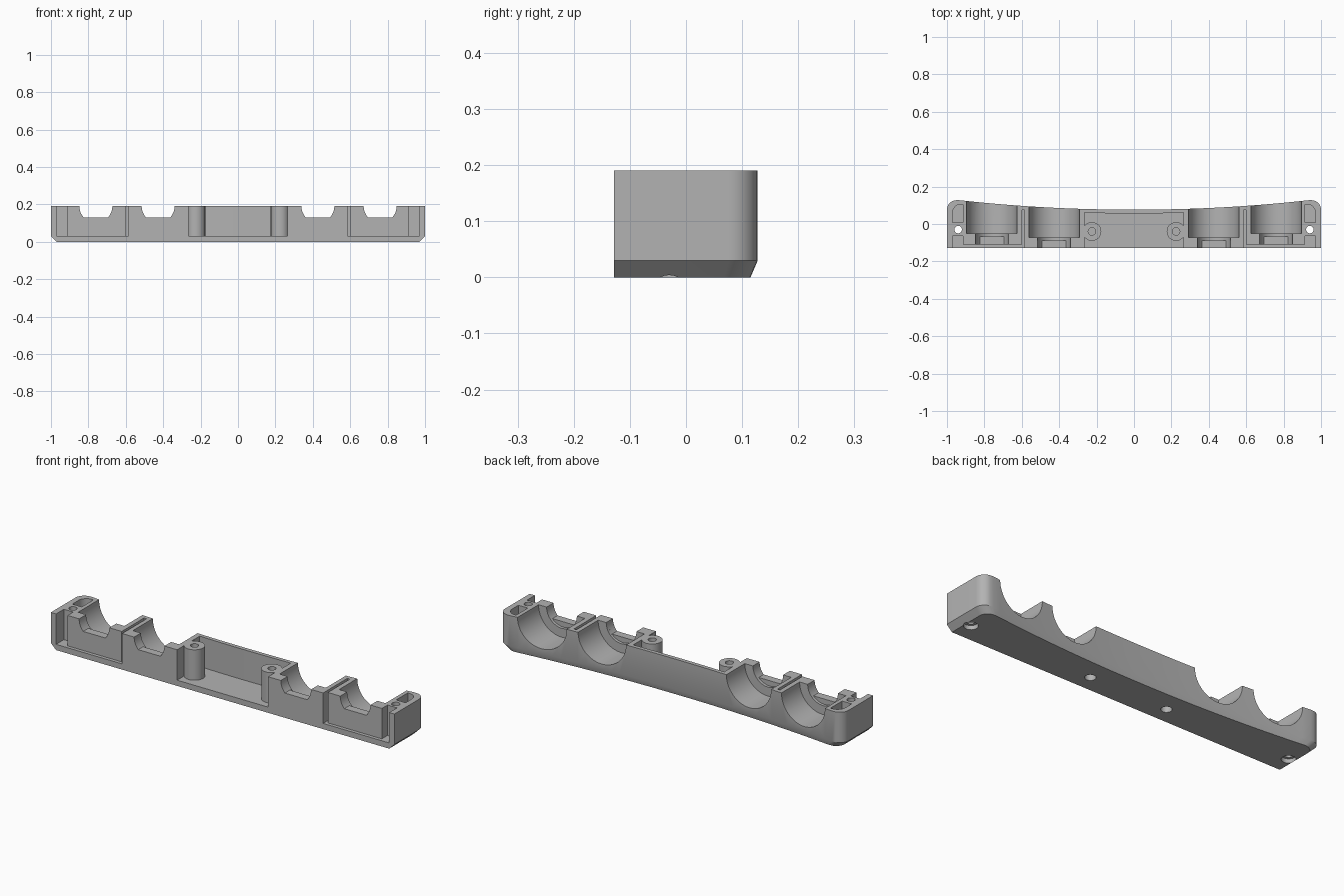
import bpy, bmesh, math

cube = bpy.data.objects.get("Cube")
if cube:
    bpy.data.objects.remove(cube, do_unlink=True)

FRONT, TOP, FLOOR = -0.128, 0.19, 0.03

grey = bpy.data.materials.new("plain grey")
grey.use_nodes = True
grey.diffuse_color = (0.45, 0.45, 0.45, 1)
grey.node_tree.nodes["Principled BSDF"].inputs["Base Color"].default_value = (0.45, 0.45, 0.45, 1)


def loft(name, rings):
    """Closed solid through rings of (x, y, z) points of equal length."""
    bm = bmesh.new()
    loops = [[bm.verts.new(p) for p in ring] for ring in rings]
    n = len(loops[0])
    for a, b in zip(loops, loops[1:]):
        for i in range(n):
            j = (i + 1) % n
            bm.faces.new((a[i], a[j], b[j], b[i]))
    bm.faces.new(loops[0][::-1])
    bm.faces.new(loops[-1])
    bmesh.ops.recalc_face_normals(bm, faces=bm.faces)
    me = bpy.data.meshes.new(name)
    bm.to_mesh(me)
    bm.free()
    me.materials.append(grey)
    ob = bpy.data.objects.new(name, me)
    bpy.context.collection.objects.link(ob)
    return ob


def prism(name, outline, z0, z1):
    return loft(name, [[(x, y, z) for x, y in outline] for z in (z0, z1)])


def box(name, x0, x1, y0, y1, z0, z1):
    return prism(name, [(x0, y0), (x1, y0), (x1, y1), (x0, y1)], z0, z1)


def circle(x, y, r, n=40):
    return [(x + r * math.cos(i * math.tau / n), y + r * math.sin(i * math.tau / n)) for i in range(n)]


def bore(name, x, y0, y1, r, lowest=0.0):
    """Round channel along y, optionally with a flat bottom."""
    pts = [(px, max(pz, lowest)) for px, pz in circle(x, TOP, r, 64)]
    if lowest:
        half = math.sqrt(r * r - (TOP - lowest) ** 2)
        start = math.acos(half / r)
        arc = [-start + i * (math.pi + 2 * start) / 40 for i in range(41)]
        pts = [(x + r * math.cos(a), TOP + r * math.sin(a)) for a in arc]
    return loft(name, [[(px, y, pz) for px, pz in pts] for y in (y0, y1)])


def back(x):
    return 0.077 + 0.055 * (x / 0.95) ** 2


def combine(target, tool, operation="DIFFERENCE"):
    mod = target.modifiers.new("cut", "BOOLEAN")
    mod.operation, mod.solver, mod.object = operation, "EXACT", tool
    bpy.context.view_layer.objects.active = target
    bpy.ops.object.modifier_apply(modifier=mod.name)
    bpy.data.objects.remove(tool, do_unlink=True)


# Main body: bowed back, rounded rear corners, chamfered base
corner = [(0.95 + 0.05 * math.cos(a), 0.077 + 0.05 * math.sin(a))
          for a in [i * math.pi / 20 for i in range(10)]]
bow = [(0.94 * (1 - i / 20), back(0.94 * (1 - i / 20)) - 0.003 * (1 - i / 20)) for i in range(21)]
half = [(1, FRONT)] + corner + bow
outline = half + [(-x, y) for x, y in half[-2::-1]]
base = [(x * 0.97, (y - FRONT) * 0.95 + FRONT, 0) for x, y in outline]
body = loft("cradle_body", [base] + [[(x, y, z) for x, y in outline] for z in (FLOOR, TOP)])

# Central compartment with a thin bowed back wall
xs = [0.265 - 0.53 * i / 16 for i in range(17)]
room = [(-0.265, -0.2), (0.265, -0.2)] + [(x, back(x) - 0.021) for x in xs]
combine(body, prism("room_cutter", room, FLOOR, 0.3))

for s in (-1, 1):
    # Screw boss in the central compartment
    combine(body, prism("boss", circle(s * 0.225, -0.04, 0.05), 0.02, TOP), "UNION")
    combine(body, prism("boss_hole", circle(s * 0.225, -0.04, 0.02, 24), 0.06, 0.3))
    combine(body, prism("boss_recess", circle(s * 0.225, -0.04, 0.026, 24), -0.1, 0.03))

    # Round cradles, each with a smaller neck and a flat lip
    for x, end in ((0.76, -0.052), (0.427, -0.072)):
        combine(body, bore("cradle_cutter", s * x, end, 0.3, 0.135))
        combine(body, bore("neck_cutter", s * x, end - 0.015, end + 0.01, 0.088))
        combine(body, bore("lip_cutter", s * x, -0.2, end, 0.088, 0.13))

    # Recessed front, divider slot and end pockets
    def pocket(x0, x1, y0, y1):
        a, b = sorted((s * x0, s * x1))
        combine(body, box("pocket_cutter", a, b, y0, y1, FLOOR, 0.3))

    pocket(0.585, 0.97, -0.2, -0.11)
    pocket(0.585, 0.6, -0.2, 0.075)
    pocket(0.915, 0.97, -0.2, -0.063)
    rear = [(0.915, 0.008), (0.97, 0.008)] + [
        (0.925 + 0.045 * math.cos(a), 0.06 + 0.045 * math.sin(a))
        for a in [i * math.pi / 20 for i in range(11)]] + [(0.915, 0.105)]
    combine(body, prism("rear_pocket", [(s * x, y) for x, y in rear], FLOOR, 0.3))

    # Countersunk end screw holes
    combine(body, prism("end_hole", circle(s * 0.94, -0.03, 0.02, 24), -0.1, 0.3))
    combine(body, prism("end_recess", circle(s * 0.94, -0.03, 0.034, 24), -0.1, 0.022))

# Sharp edges with smooth curves
bpy.ops.object.select_all(action="DESELECT")
body.select_set(True)
bpy.context.view_layer.objects.active = body
bpy.ops.object.shade_smooth_by_angle(angle=math.radians(25))
